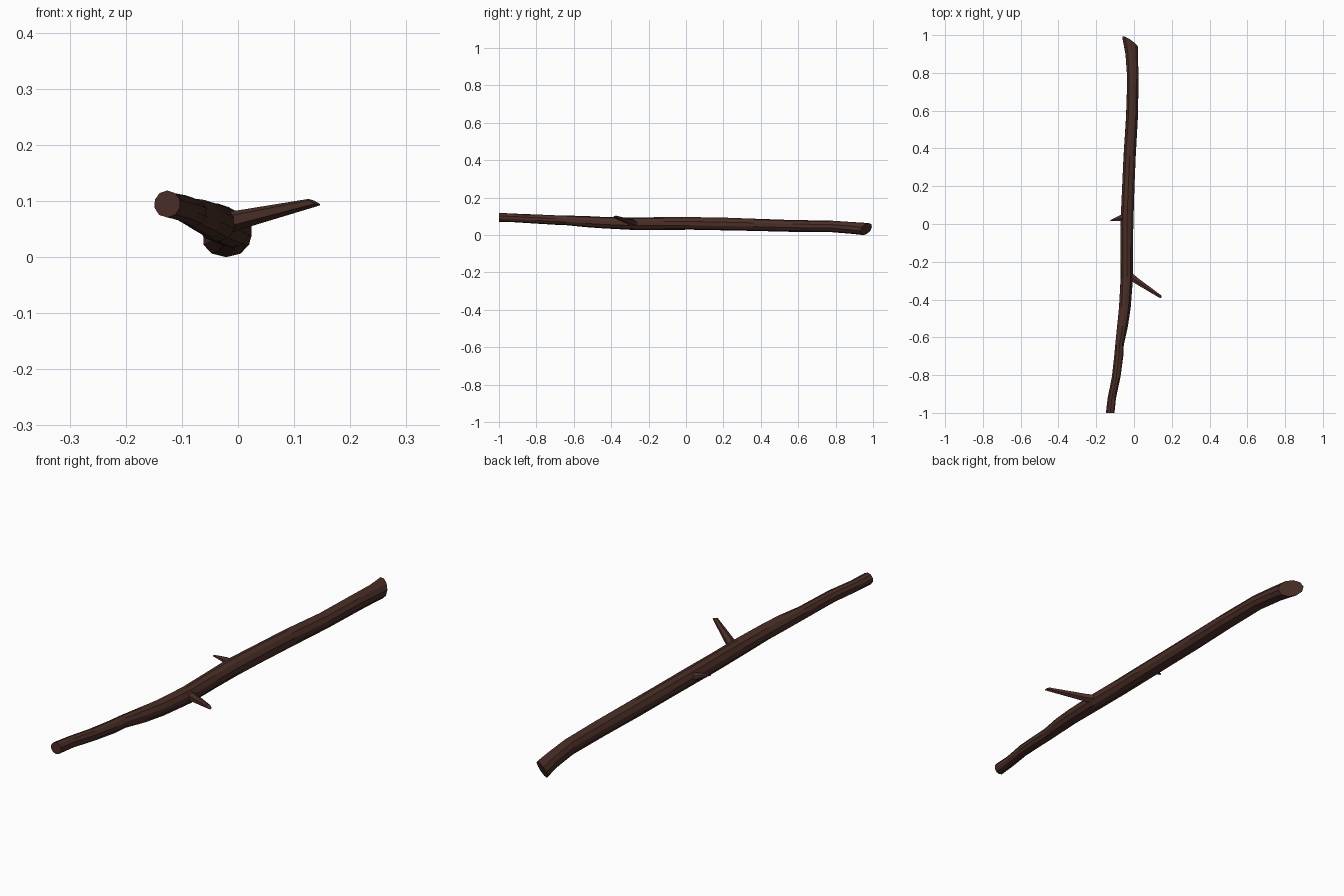
import bpy, bmesh, math, random
from mathutils import Vector

if "Cube" in bpy.data.objects:
    bpy.data.objects.remove(bpy.data.objects["Cube"])

random.seed(4)

bark = bpy.data.materials.new("bark")
bark.diffuse_color = (0.068, 0.027, 0.02, 1)
bark.use_nodes = True
bark.node_tree.nodes["Principled BSDF"].inputs["Base Color"].default_value = bark.diffuse_color


def skin(name, rings):
    """Skin a list of equal-length point rings and cap both ends."""
    bm = bmesh.new()
    loops = [[bm.verts.new(p) for p in ring] for ring in rings]
    n = len(loops[0])
    for a, b in zip(loops, loops[1:]):
        for i in range(n):
            j = (i + 1) % n
            bm.faces.new((a[i], a[j], b[j], b[i]))
    bm.faces.new(loops[0])
    bm.faces.new(loops[-1])
    bmesh.ops.recalc_face_normals(bm, faces=bm.faces)
    mesh = bpy.data.meshes.new(name)
    bm.to_mesh(mesh)
    bm.free()
    mesh.materials.append(bark)
    obj = bpy.data.objects.new(name, mesh)
    bpy.context.collection.objects.link(obj)
    return obj


def stem_ring(x, y, z, rx, rz, sides=10, slant_x=0, slant_z=0, jitter=0.03):
    pts = []
    for i in range(sides):
        t = math.tau * (i + 0.5) / sides
        k = 1 + random.uniform(-jitter, jitter)
        dx, dz = rx * k * math.cos(t), rz * k * math.sin(t)
        pts.append(Vector((x + dx, y + slant_x * dx + slant_z * dz, z + dz)))
    return pts


def twig(name, stations, sides):
    """Tapered side shoot; stations are (centre, half width, half height)."""
    axis = (Vector(stations[-1][0]) - Vector(stations[0][0])).normalized()
    side = axis.cross(Vector((0, 0, 1))).normalized()
    up = side.cross(axis)
    rings = []
    for c, w, h in stations:
        rings.append([Vector(c) + side * w * math.cos(math.tau * (i + .5) / sides)
                      + up * h * math.sin(math.tau * (i + .5) / sides)
                      for i in range(sides)])
    return rings, axis, up


# main stick: x, y, z, half width, half height
path = [
    (-0.126, -1.00, 0.095, 0.024, 0.024),
    (-0.117, -0.92, 0.092, 0.023, 0.023),
    (-0.094, -0.81, 0.086, 0.024, 0.024),
    (-0.081, -0.70, 0.080, 0.025, 0.025),
    (-0.077, -0.64, 0.078, 0.024, 0.026),
    (-0.060, -0.54, 0.072, 0.030, 0.030),
    (-0.048, -0.44, 0.066, 0.032, 0.031),
    (-0.038, -0.28, 0.061, 0.034, 0.033),
    (-0.038, -0.12, 0.061, 0.034, 0.034),
    (-0.037, 0.02, 0.062, 0.036, 0.034),
    (-0.031, 0.18, 0.059, 0.035, 0.034),
    (-0.023, 0.36, 0.055, 0.034, 0.033),
    (-0.010, 0.57, 0.049, 0.033, 0.032),
    (-0.006, 0.77, 0.047, 0.032, 0.031),
]
rings = [stem_ring(*p) for p in path]
# flared, obliquely cut thick end
rings.append(stem_ring(-0.012, 0.89, 0.038, 0.035, 0.031, slant_x=-0.4, slant_z=0.25, jitter=0))
rings.append(stem_ring(-0.021, 0.963, 0.032, 0.043, 0.032, slant_x=-0.65, slant_z=0.45, jitter=0))
skin("stick", rings)

# long side twig with slanted tip
r, axis, up = twig("long_twig", [((-0.035, -0.265, 0.058), 0.025, 0.021),
                                 ((0.005, -0.295, 0.067), 0.019, 0.017),
                                 ((0.136, -0.382, 0.098), 0.009, 0.008)], 6)
centre = sum(r[-1], Vector()) / len(r[-1])
r[-1] = [p - axis * (p - centre).dot(up) * 1.4 for p in r[-1]]
skin("long_twig", r)

# short broken stub
r, axis, up = twig("short_stub", [((-0.045, 0.036, 0.064), 0.025, 0.022),
                                  ((-0.085, 0.028, 0.078), 0.014, 0.010),
                                  ((-0.124, 0.018, 0.087), 0.004, 0.003)], 6)
skin("short_stub", r)
